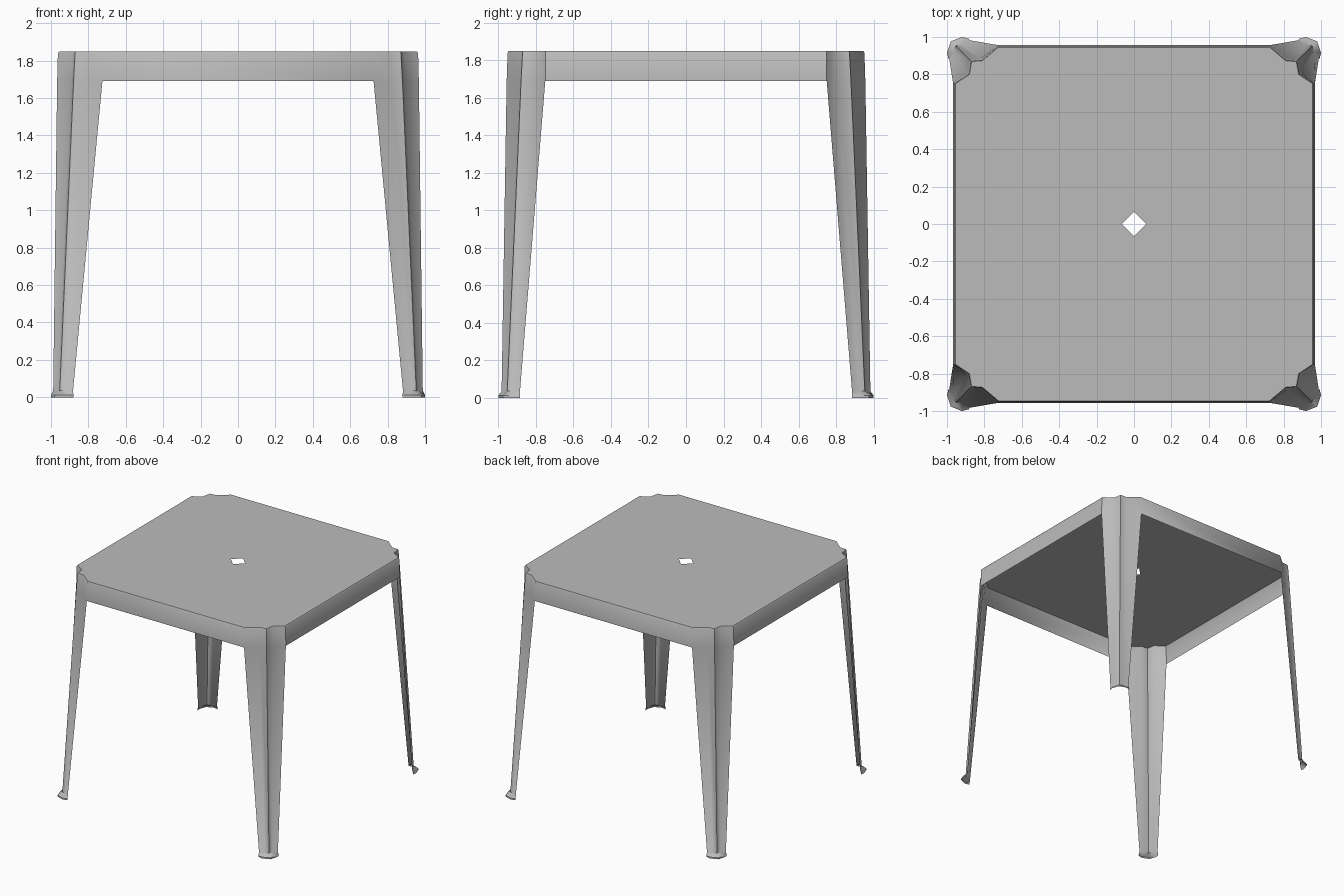
import bpy, bmesh, math
from mathutils import Vector

if "Cube" in bpy.data.objects:
    bpy.data.objects.remove(bpy.data.objects["Cube"])

grey = bpy.data.materials.new("plain grey plastic")
grey.diffuse_color = (0.5, 0.5, 0.5, 1)
grey.use_nodes = True
grey.node_tree.nodes["Principled BSDF"].inputs["Base Color"].default_value = grey.diffuse_color

# Folded corner profile (+x, +y corner) at several heights, going counter-clockwise
TOP = [(0.955, 0.75), (0.88, 0.80), (0.868, 0.868), (0.81, 0.873), (0.725, 0.945)]
RIM = [(0.963, 0.75), (0.885, 0.80), (0.871, 0.871), (0.81, 0.878), (0.725, 0.951)]
APRON = [(0.967, 0.75), (0.892, 0.81), (0.879, 0.879), (0.82, 0.885), (0.725, 0.956)]
ANKLE = [(0.988, 0.885), (0.962, 0.918), (0.953, 0.953), (0.918, 0.958), (0.882, 0.983)]
FOOT = [(0.993, 0.885), (1.0, 0.915), (0.98, 0.976), (0.92, 1.0), (0.88, 0.99)]


def corners(profile):
    """Mirror one corner profile to all four corners, counter-clockwise."""
    out = []
    for sx, sy in ((1, 1), (-1, 1), (-1, -1), (1, -1)):
        pts = profile if sx * sy > 0 else profile[::-1]
        out.append([(sx * x, sy * y) for x, y in pts])
    return out


def finish(name, bm, angle):
    me = bpy.data.meshes.new(name)
    bm.to_mesh(me)
    bm.free()
    me.materials.append(grey)
    ob = bpy.data.objects.new(name, me)
    bpy.context.collection.objects.link(ob)
    if angle:
        me.polygons.foreach_set("use_smooth", [True] * len(me.polygons))
        me.set_sharp_from_angle(angle=math.radians(angle))
    return ob


# Seat: flat plate with notched corners and a diamond hole
bm = bmesh.new()
outline = [p for c in corners(TOP) for p in c]
hole = [(0.065, 0), (0, 0.065), (-0.065, 0), (0, -0.065)]
edges = []
for loop in (outline, hole):
    vs = [bm.verts.new((x, y, 1.85)) for x, y in loop]
    edges += [bm.edges.new((vs[i - 1], vs[i])) for i in range(len(vs))]
bmesh.ops.triangle_fill(bm, edges=edges, use_beauty=True, normal=Vector((0, 0, 1)))
for f in bm.faces:
    f.normal_update()
    if f.normal.z < 0:
        f.normal_flip()
finish("seat", bm, 0)

# Apron: continuous skirt around the seat, with a small rolled rim
bm = bmesh.new()
rings = []
for prof, z in ((TOP, 1.85), (RIM, 1.84), (APRON, 1.69)):
    rings.append([bm.verts.new((x, y, z)) for c in corners(prof) for x, y in c])
n = len(rings[0])
for a, b in zip(rings, rings[1:]):
    for i in range(n):
        bm.faces.new((a[i - 1], b[i - 1], b[i], a[i]))

# Legs: folded strips running down from each corner, flared at the feet
apron = rings[-1]
for k in range(4):
    prev = apron[k * 5:k * 5 + 5]
    for prof, z in ((ANKLE, 0.035), (FOOT, 0.012), (FOOT, 0.0)):
        cur = [bm.verts.new((x, y, z)) for x, y in corners(prof)[k]]
        for i in range(4):
            bm.faces.new((prev[i], cur[i], cur[i + 1], prev[i + 1]))
        prev = cur
finish("apron_and_legs", bm, 50)
